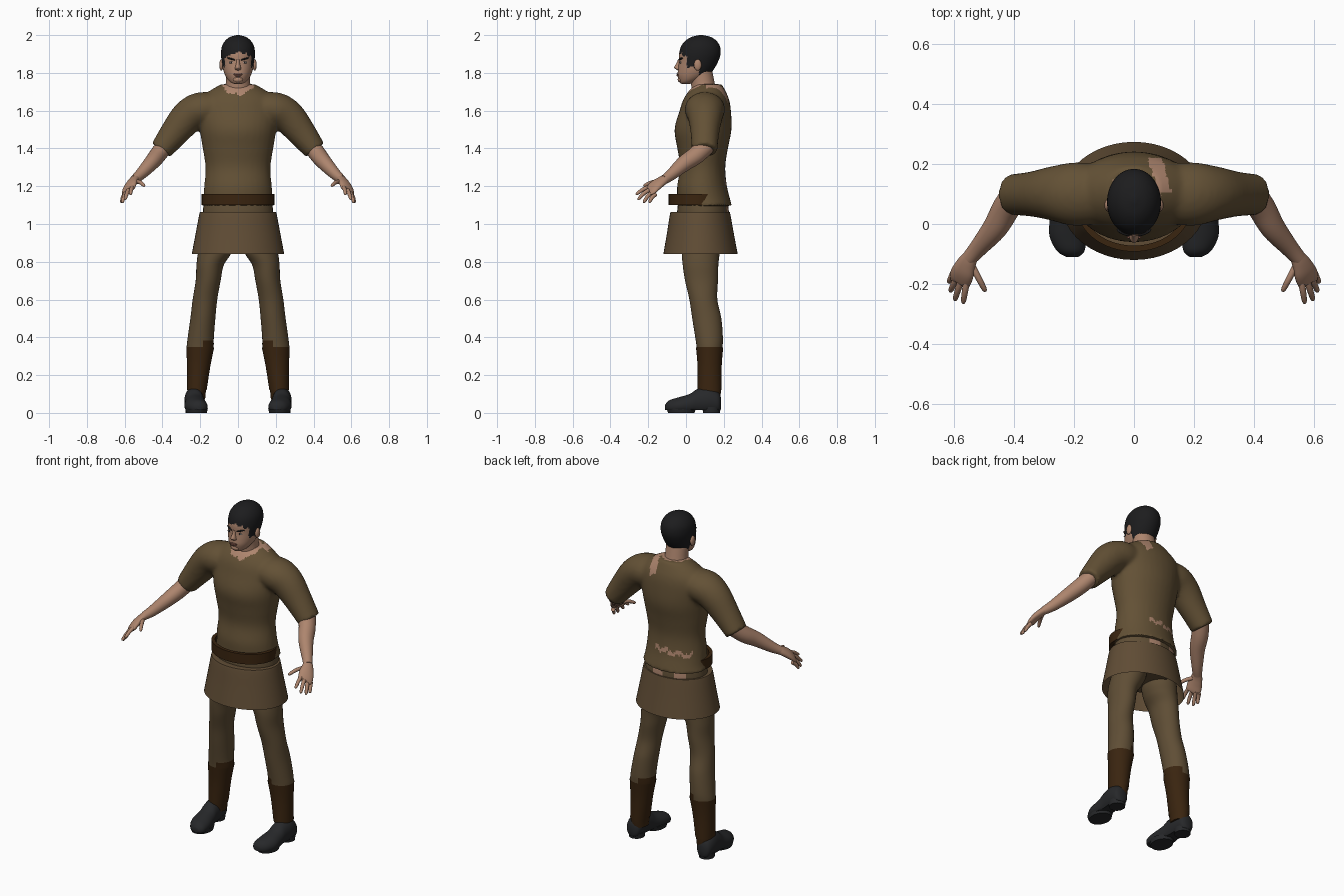
import bpy, bmesh, math
from mathutils import Vector

cube = bpy.data.objects.get("Cube")
if cube:
    bpy.data.objects.remove(cube, do_unlink=True)

X, Y, Z = Vector((1, 0, 0)), Vector((0, 1, 0)), Vector((0, 0, 1))
parts = []


def material(name, r, g, b):
    m = bpy.data.materials.new(name)
    m.use_nodes = True
    m.diffuse_color = (r, g, b, 1)
    bsdf = next(n for n in m.node_tree.nodes if n.type == 'BSDF_PRINCIPLED')
    bsdf.inputs["Base Color"].default_value = (r, g, b, 1)
    bsdf.inputs["Roughness"].default_value = 0.8
    return m


CLOTH = material("brown_cloth", 0.125, 0.082, 0.036)
TROUSER = material("trouser_cloth", 0.115, 0.076, 0.036)
SKIRT = material("skirt_cloth", 0.118, 0.074, 0.036)
LEATHER = material("dark_leather", 0.042, 0.018, 0.005)
SHOE = material("black_leather", 0.02, 0.021, 0.023)
HAIR = material("black_hair", 0.012, 0.012, 0.013)
SKIN = material("skin", 0.42, 0.235, 0.155)
LIPS = material("lips", 0.27, 0.115, 0.085)
EYE = material("eye_white", 0.42, 0.36, 0.32)


def finish(name, bm, *mats):
    bmesh.ops.recalc_face_normals(bm, faces=bm.faces)
    mesh = bpy.data.meshes.new(name)
    bm.to_mesh(mesh)
    bm.free()
    for m in mats:
        mesh.materials.append(m)
    ob = bpy.data.objects.new(name, mesh)
    bpy.context.collection.objects.link(ob)
    parts.append(ob)
    return ob


def smooth_rows(rows, steps):
    """Catmull-Rom interpolation of the ring table."""
    out = []
    for i in range(len(rows) - 1):
        a, b, c, d = (rows[min(max(k, 0), len(rows) - 1)] for k in range(i - 1, i + 3))
        for s in range(steps):
            t = s / steps
            out.append([q + 0.5 * t * (r - p + t * (2*p - 5*q + 4*r - w + t * (3*(q - r) + w - p)))
                        for p, q, r, w in zip(a, b, c, d)])
    return out + [rows[-1]]


def loft(bm, rows, side=1, n=32, steps=4, ref=X, axis=Z, caps=True, floor=None):
    """Skin elliptical rings (x, y, z, half width, half depth); axis None follows the path."""
    rows = smooth_rows(rows, steps)
    pts = [Vector(r[:3]) for r in rows]
    rings = []
    for i, r in enumerate(rows):
        t = axis or (pts[min(i + 1, len(pts) - 1)] - pts[max(i - 1, 0)]).normalized()
        u = (ref - t * ref.dot(t)).normalized()
        w = t.cross(u)
        ring = []
        for k in range(n):
            a = math.tau * k / n
            p = pts[i] + u * (r[3] * math.cos(a)) + w * (r[4] * math.sin(a))
            p.x *= side
            if floor is not None:
                p.z = max(p.z, floor)
            ring.append(bm.verts.new(p))
        rings.append(ring)
    for a, b in zip(rings, rings[1:]):
        for k in range(n):
            bm.faces.new((a[k], a[k - 1], b[k - 1], b[k]))
    if caps:
        bm.faces.new(rings[0])
        bm.faces.new(rings[-1])


def upright(table):
    """Rows of (z, y centre, half width, half depth) centred on x = 0."""
    return [(0, y, z, a, b) for z, y, a, b in table]


def paint(ob, rule):
    for f in ob.data.polygons:
        f.material_index = rule(f.center)


def ball(name, pos, size, mat):
    bm = bmesh.new()
    bmesh.ops.create_uvsphere(bm, u_segments=16, v_segments=10, radius=1)
    for v in bm.verts:
        v.co = Vector(pos) + Vector(a * b for a, b in zip(v.co, size))
    return finish(name, bm, mat)


# Tunic: torso and sleeves fused into one soft garment
bm = bmesh.new()
loft(bm, upright([(1.095, .097, .197, .147), (1.13, .094, .186, .14), (1.2, .085, .179, .132),
                  (1.3, .088, .172, .12), (1.4, .088, .187, .134), (1.5, .09, .203, .151),
                  (1.6, .102, .215, .136), (1.66, .107, .2, .121), (1.705, .112, .15, .097),
                  (1.74, .12, .09, .07)]))
for s in (1, -1):
    loft(bm, [(.12, .1, 1.61, .1, .085), (.2, .1, 1.605, .106, .092), (.265, .102, 1.567, .092, .09),
              (.335, .1, 1.485, .076, .077), (.408, .098, 1.39, .068, .06)], s, ref=Y, axis=None)
tunic = finish("tunic", bm)
mod = tunic.modifiers.new("fuse", 'REMESH')
mod.mode, mod.voxel_size = 'VOXEL', 0.011
mod = tunic.modifiers.new("soften", 'SMOOTH')
mod.factor, mod.iterations = 0.5, 5
fused = bpy.data.meshes.new_from_object(tunic.evaluated_get(bpy.context.evaluated_depsgraph_get()))
tunic.modifiers.clear()
tunic.data = fused
fused.materials.clear()
fused.materials.append(CLOTH)
fused.materials.append(SKIN)


def tunic_rule(p):
    ragged = .008 * math.sin(p.x * 90) + .005 * math.sin(p.x * 210 + p.y * 70)
    collar = p.z > 1.68 and math.hypot(p.x / .085, (p.y - .085) / .085) < 1 + 6 * ragged
    neck_tear = p.z > 1.64 and abs(p.x - .085 + (p.y - .16) * .4) < .025 + ragged and .11 < p.y < .22
    back_slit = p.y > .1 and -.15 < p.x < .06 and abs(p.z - 1.215 - p.x * .1 + ragged) < .012
    return int(collar or neck_tear or back_slit)


paint(tunic, tunic_rule)

# Hips under the skirt, bare at the small gaps in the back
bm = bmesh.new()
loft(bm, upright([(.9, .088, .15, .115), (1.0, .09, .182, .13), (1.06, .09, .186, .137), (1.12, .09, .18, .13)]))
hips = finish("hips", bm, TROUSER, SKIN)
paint(hips, lambda p: int(p.y > .1 and p.z > 1.04 and (abs(p.x - .03) < .025 or abs(p.x + .1) < .03)))

# Skirt flares open at the bottom
bm = bmesh.new()
loft(bm, upright([(.84, .077, .245, .197), (.95, .076, .224, .177), (1.05, .075, .205, .16),
                  (1.062, .077, .198, .154), (1.062, .085, .175, .13)]), n=48, caps=False)
finish("skirt", bm, SKIRT)

# Belt stands away from the front of the waist
bm = bmesh.new()
loft(bm, upright([(z, .06, .192 - d, .152 - d) for z, d in
                  ((1.1, .02), (1.1, 0), (1.16, 0), (1.16, .02), (1.1, .02))]), n=48, steps=1, caps=False)
finish("belt", bm, LEATHER)

LEG = [(1.0, .095, .09, .085, .11), (.9, .108, .085, .092, .105), (.84, .126, .078, .087, .1),
       (.78, .148, .077, .072, .094), (.7, .158, .082, .066, .087), (.6, .175, .092, .065, .074),
       (.5, .186, .11, .066, .077), (.4, .197, .122, .069, .073), (.34, .201, .125, .071, .068),
       (.25, .208, .125, .06, .062), (.12, .218, .125, .049, .06), (.07, .22, .125, .046, .055)]
FOOT = [(.235, .185, .05, .02, .03), (.235, .17, .056, .042, .056), (.234, .12, .066, .05, .07),
        (.23, .06, .06, .05, .066), (.227, .02, .045, .054, .055), (.222, -.04, .036, .06, .046),
        (.211, -.09, .03, .046, .036), (.206, -.11, .028, .02, .015)]
ARM = [(.385, .11, 1.42, .05, .045), (.425, .055, 1.365, .048, .045), (.462, -.01, 1.32, .043, .04),
       (.517, -.077, 1.262, .031, .03), (.55, -.115, 1.235, .026, .023)]
PALM = [(.543, -.107, 1.24, .026, .022), (.557, -.13, 1.226, .033, .021), (.57, -.16, 1.205, .041, .02),
        (.582, -.188, 1.178, .041, .015), (.584, -.195, 1.174, .03, .008)]
# Each digit: knuckle, then tip
DIGITS = {"thumb": ((.54, -.14, 1.225), (.495, -.225, 1.2)),
          "index_finger": ((.557, -.18, 1.2), (.57, -.265, 1.155)),
          "middle_finger": ((.575, -.18, 1.188), (.598, -.255, 1.128)),
          "ring_finger": ((.59, -.175, 1.172), (.613, -.225, 1.112)),
          "little_finger": ((.6, -.16, 1.158), (.618, -.195, 1.112))}
ACROSS = Vector((.8, .3, -.5))

for s, label in ((1, "left"), (-1, "right")):
    # Trouser leg with a tall boot cuff, higher on the inside
    bm = bmesh.new()
    loft(bm, [(x, y, z, a, b) for z, x, y, a, b in LEG], s, steps=8)
    leg = finish(label + "_leg", bm, TROUSER, LEATHER)
    paint(leg, lambda p: int(p.z < (.385 if abs(p.x) < .185 else .345)))
    bm = bmesh.new()
    loft(bm, [(.2, .125, .347, .074, .072), (.208, .125, .25, .062, .064),
              (.218, .125, .12, .052, .063)], s, caps=False)
    finish(label + "_boot_shaft", bm, LEATHER)

    # Shoe with a flat sole and a block heel
    bm = bmesh.new()
    loft(bm, FOOT, s, axis=Y, floor=.014)
    loft(bm, [(.234, .135, 0, .043, .045), (.234, .135, .03, .046, .048)], s, steps=1)
    loft(bm, [(.22, -.025, 0, .055, .07), (.22, -.025, .025, .06, .078)], s, steps=1)
    finish(label + "_shoe", bm, SHOE)

    # Forearm, palm and digits
    bm = bmesh.new()
    loft(bm, ARM, s, ref=Y, axis=None, n=24)
    finish(label + "_forearm", bm, SKIN)
    bm = bmesh.new()
    loft(bm, PALM, s, ref=ACROSS, axis=None, n=24)
    finish(label + "_palm", bm, SKIN)
    for digit, (base, tip) in DIGITS.items():
        a, b = Vector(base), Vector(tip)
        rows = []
        for t, r in ((0, .012), (.5, .0105), (.85, .009), (.97, .006), (1, .002)):
            p = a.lerp(b, t) + Z * (.008 * math.sin(math.pi * t))
            rows.append((*p, r, r))
        bm = bmesh.new()
        loft(bm, rows, s, ref=ACROSS, axis=None, n=12, steps=3)
        finish(label + "_" + digit, bm, SKIN)

# Neck
bm = bmesh.new()
loft(bm, upright([(1.62, .105, .085, .07), (1.69, .098, .075, .066), (1.74, .09, .065, .063),
                  (1.83, .075, .065, .06)]))
finish("neck", bm, SKIN)

# Head with a close-cropped hair cap
bm = bmesh.new()
loft(bm, upright([(1.742, .0, .02, .022), (1.748, .006, .036, .038), (1.765, .022, .054, .06),
                  (1.79, .04, .069, .084), (1.82, .053, .079, .095), (1.86, .066, .086, .104),
                  (1.9, .073, .09, .11), (1.94, .077, .085, .103), (1.97, .079, .068, .082),
                  (1.99, .08, .042, .051), (2.0, .08, .008, .01)]), n=80, steps=6)


def is_hair(p):
    ragged = .006 * math.sin(p.y * 160 + p.x * 120)
    return (p.z > 1.908 + ragged - 5 * p.x * p.x
            or (p.y > .005 and p.z > 1.83 + ragged)
            or (p.y > .07 and p.z > 1.785 + ragged))


head = finish("head", bm, SKIN, HAIR)
paint(head, lambda p: int(is_hair(p)))
bpy.context.view_layer.update()


def on_face(x, z, lift=0):
    hit = head.ray_cast(Vector((x, -1, z)), Y)[1]
    return (x, hit.y - lift, z)


# Face: nose, mouth, brows, eyes and ears
bm = bmesh.new()
loft(bm, [(0, -.03, 1.872, .008, .012), (0, -.036, 1.85, .01, .015), (0, -.04, 1.83, .015, .023),
          (0, -.037, 1.82, .017, .018), (0, -.034, 1.813, .009, .008)], n=16)
finish("nose", bm, SKIN)
ball("upper_lip", on_face(0, 1.794), (.024, .006, .004), LIPS)
ball("lower_lip", on_face(0, 1.786), (.02, .007, .005), LIPS)
ball("chin", on_face(0, 1.765, -.008), (.026, .014, .016), SKIN)
for s, label in ((1, "left"), (-1, "right")):
    brow = ball(label + "_brow", on_face(.036 * s, 1.874), (.022, .008, .005), HAIR)
    for v in brow.data.vertices:
        v.co.z += (abs(v.co.x) - .036) * .25
        v.co.y += (abs(v.co.x) - .036) * .4
    ball(label + "_eye", on_face(.035 * s, 1.855), (.014, .004, .0055), EYE)
    ball(label + "_iris", on_face(.035 * s, 1.856, .002), (.0055, .003, .005), HAIR)
    ball(label + "_ear", (.088 * s, .062, 1.842), (.011, .02, .03), SKIN)

# Smooth shading with crisp hems and edges
bpy.ops.object.select_all(action='DESELECT')
for ob in parts:
    ob.select_set(True)
bpy.context.view_layer.objects.active = tunic
bpy.ops.object.shade_smooth_by_angle(angle=math.radians(42))
